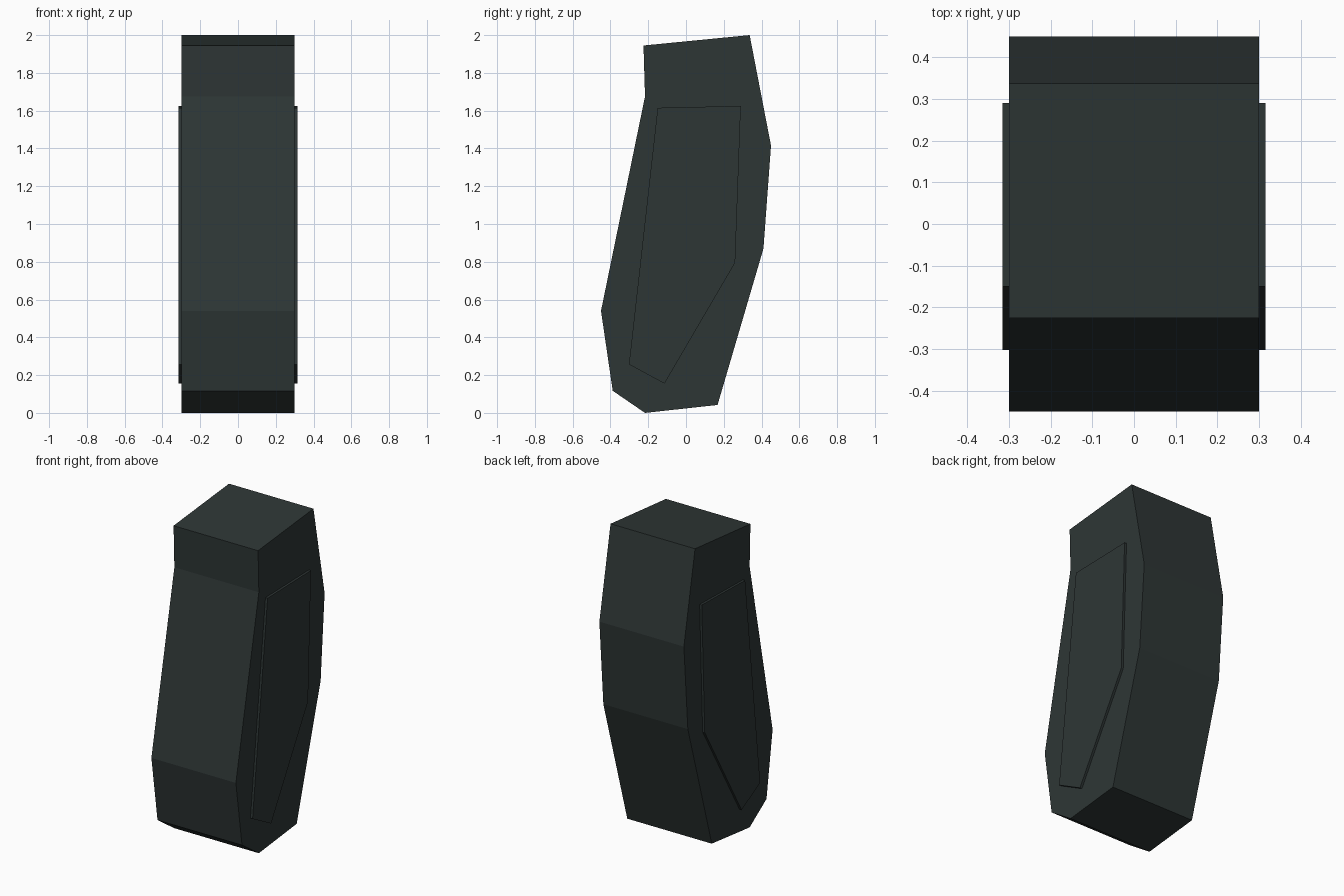
import bpy, bmesh

if "Cube" in bpy.data.objects:
    bpy.data.objects.remove(bpy.data.objects["Cube"])

# Single dark grey-green colour
mat = bpy.data.materials.new("dark_gunmetal")
mat.diffuse_color = (0.027, 0.037, 0.036, 1)
mat.use_nodes = True
mat.node_tree.nodes["Principled BSDF"].inputs["Base Color"].default_value = mat.diffuse_color


def extrude_profile(name, profile, x0, x1):
    """Extrude a (y, z) outline along x into a closed solid."""
    bm = bmesh.new()
    face = bm.faces.new([bm.verts.new((x0, y, z)) for y, z in profile])
    ext = bmesh.ops.extrude_face_region(bm, geom=[face])["geom"]
    verts = [v for v in ext if isinstance(v, bmesh.types.BMVert)]
    bmesh.ops.translate(bm, verts=verts, vec=(x1 - x0, 0, 0))
    bmesh.ops.recalc_face_normals(bm, faces=bm.faces)
    mesh = bpy.data.meshes.new(name)
    bm.to_mesh(mesh)
    bm.free()
    mesh.materials.append(mat)
    obj = bpy.data.objects.new(name, mesh)
    bpy.context.collection.objects.link(obj)
    return obj


# Main grip body
body = [(-0.225, 1.945), (0.337, 2.0), (0.45, 1.415), (0.41, 0.87),
        (0.167, 0.042), (-0.217, 0.0), (-0.388, 0.117), (-0.45, 0.54),
        (-0.217, 1.675)]
extrude_profile("grip_body", body, -0.3, 0.3)

# Raised side panels
panel = [(-0.15, 1.615), (0.29, 1.625), (0.26, 0.795),
         (-0.114, 0.155), (-0.302, 0.257)]
for side, label in ((-1, "left"), (1, "right")):
    extrude_profile(f"{label}_side_panel", panel, side * 0.295, side * 0.315)
